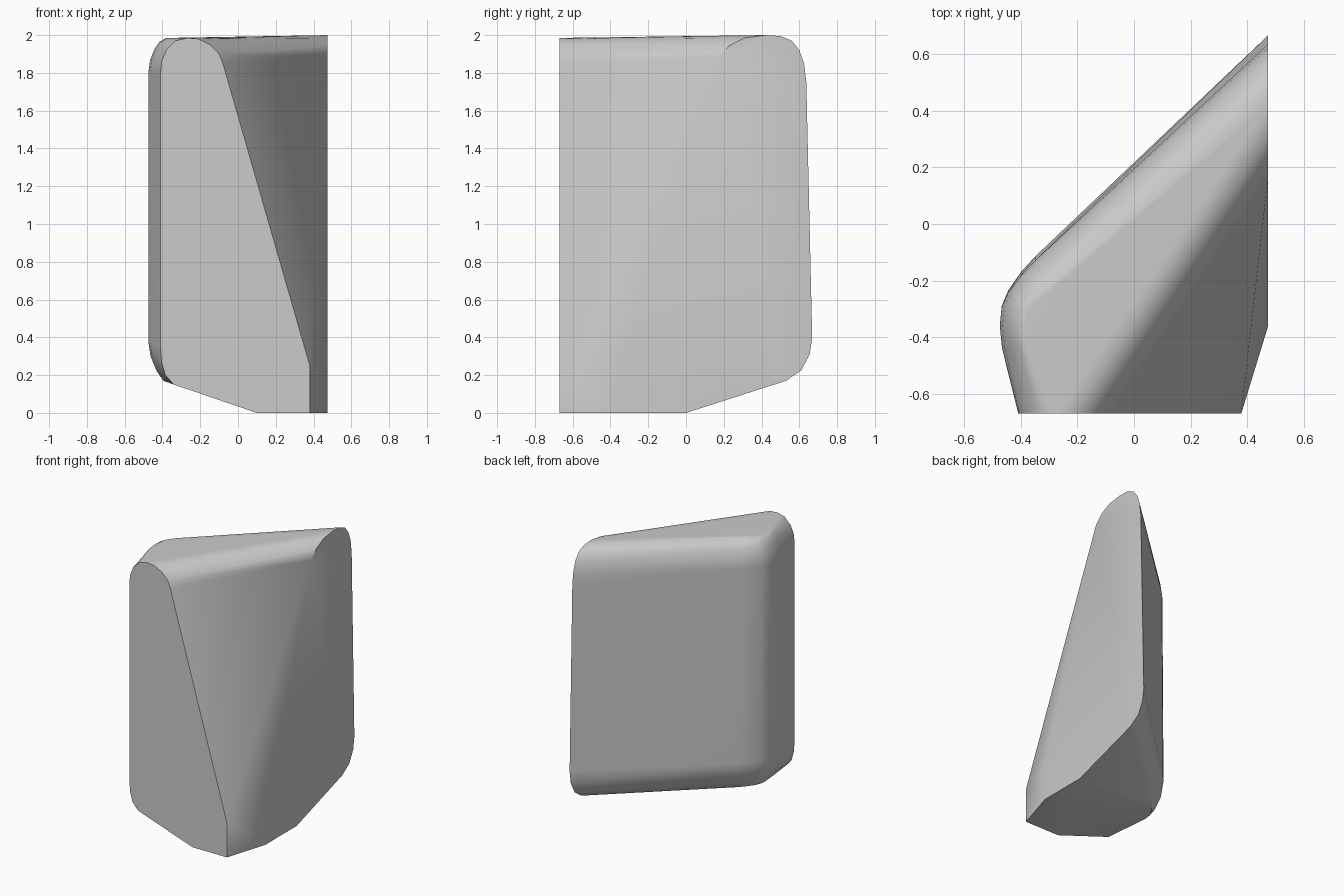
import bpy, bmesh, math
from mathutils import Vector

cube = bpy.data.objects.get("Cube")
if cube:
    bpy.data.objects.remove(cube, do_unlink=True)

# Single plain grey material
grey = bpy.data.materials.new("plain_grey")
grey.use_nodes = True
colour = (0.6, 0.6, 0.6, 1)
grey.diffuse_color = colour
grey.node_tree.nodes["Principled BSDF"].inputs["Base Color"].default_value = colour

FRONT, SIDE = -0.67, 0.475

# Flat front end: (x, z)
front = [(-.41, .35), (-.405, .27), (-.385, .2), (-.34, .15), (.1, 0), (.38, 0),
         (.38, .25), (-.08, 1.85), (-.1, 1.9), (-.15, 1.95), (-.21, 1.98),
         (-.27, 1.985), (-.33, 1.97), (-.38, 1.92), (-.405, 1.86), (-.41, 1.8)]
# Flat side end: (y, z)
side = [(.668, .4), (.655, .31), (.61, .225), (.53, .17), (0, 0), (-.36, 0),
        (-.36, .25), (.17, 1.88), (.23, 1.945), (.31, 1.985), (.42, 2), (.5, 1.995),
        (.56, 1.97), (.6, 1.92), (.625, 1.85), (.637, 1.75)]
# Rounded outer corner in plan: (x, y, inward direction angle)
corner = [(-.467, -.44, 0), (-.475, -.36, 0), (-.468, -.29, -10),
          (-.445, -.235, -22), (-.40, -.17, -35), (-.35, -.115, -45)]
# Rolled upper and lower rims: (height, inset)
rims = [(.17, .08), (.22, .045), (.3, .012), (.38, 0),
        (1.8, 0), (1.87, .01), (1.93, .035), (1.965, .06), (1.985, .095)]

points = [(x, FRONT, z) for x, z in front] + [(SIDE, y, z) for y, z in side]
for z, inset in rims:
    lean = 0.02 * max(0, z - .4) / 1.4
    for x, y, angle in corner:
        a = math.radians(angle)
        # The back wall leans slightly inward with height
        points.append((x + inset * math.cos(a),
                       y + inset * math.sin(a) - lean * abs(math.sin(a)), z))

# Convex wedge body
bm = bmesh.new()
for p in points:
    bm.verts.new(Vector(p))
result = bmesh.ops.convex_hull(bm, input=bm.verts[:])
unused = {g for g in result["geom_interior"] + result["geom_unused"]
          if isinstance(g, bmesh.types.BMVert)}
bmesh.ops.delete(bm, geom=list(unused), context="VERTS")
bmesh.ops.dissolve_limit(bm, angle_limit=math.radians(1),
                         verts=bm.verts[:], edges=bm.edges[:])
bmesh.ops.recalc_face_normals(bm, faces=bm.faces[:])

mesh = bpy.data.meshes.new("wedge_body")
bm.to_mesh(mesh)
bm.free()
mesh.materials.append(grey)
body = bpy.data.objects.new("wedge_body", mesh)
bpy.context.collection.objects.link(body)

# Smooth rolled rims, crisp flat ends
bpy.ops.object.select_all(action="DESELECT")
body.select_set(True)
bpy.context.view_layer.objects.active = body
bpy.ops.object.shade_smooth_by_angle(angle=math.radians(32))
weighted = body.modifiers.new("even_shading", "WEIGHTED_NORMAL")
weighted.keep_sharp = True
